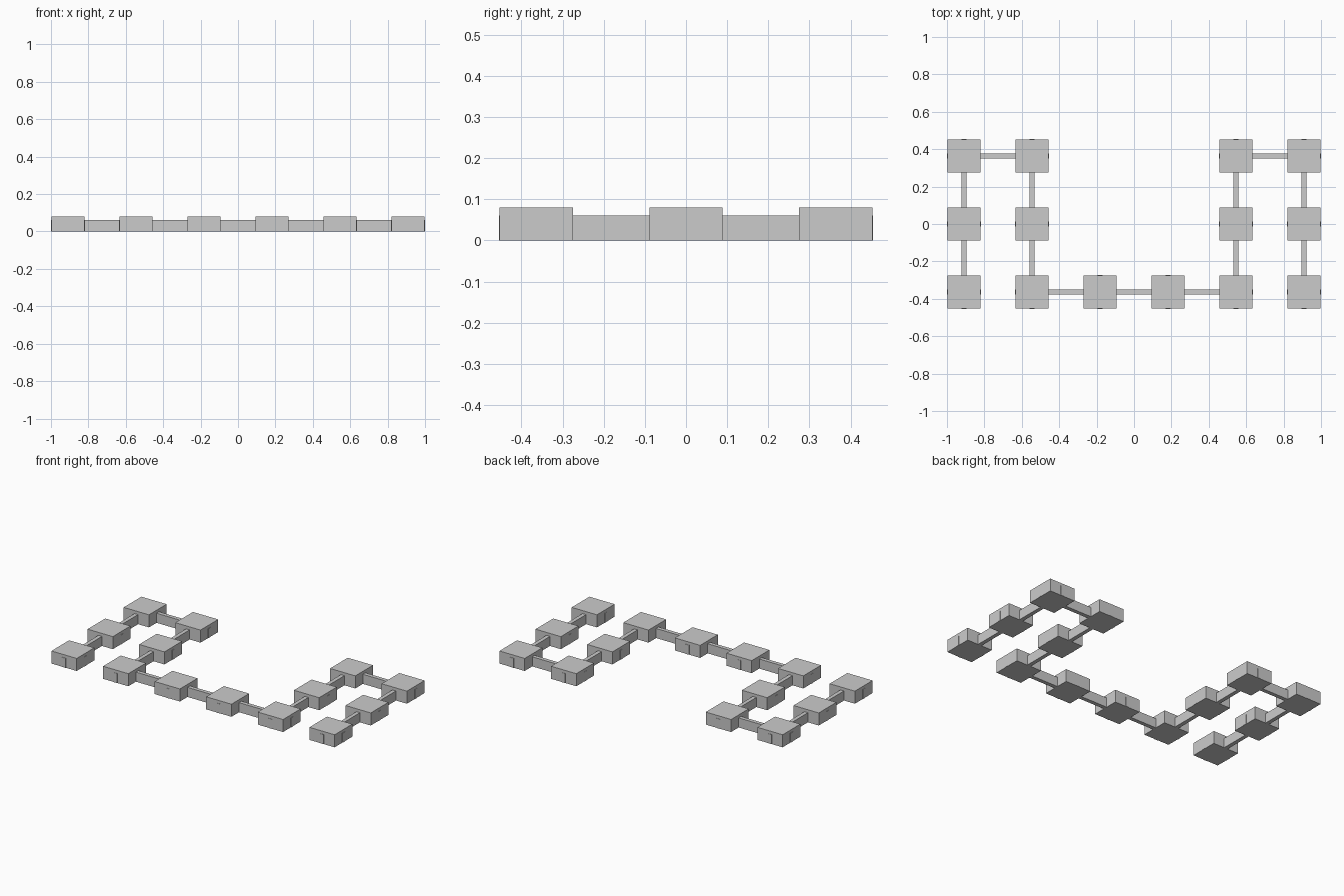
import bpy

if "Cube" in bpy.data.objects:
    bpy.data.objects.remove(bpy.data.objects["Cube"])

STEP = 0.3636      # spacing between room centres
ROOM = 0.178       # room side
ROOM_H = 0.08
HALL_W = 0.025
HALL_H = 0.061
LIP = 0.002        # how far the blocked doors stand proud


def box(name, x, y, sx, sy, h):
    bpy.ops.mesh.primitive_cube_add(size=1, location=(x, y, h / 2))
    ob = bpy.context.object
    ob.name = name
    ob.scale = (sx, sy, h)
    bpy.ops.object.transform_apply(location=False, rotation=False, scale=True)
    return ob


# Winding path of grid cells
path = [(0, 0), (0, 1), (0, 2), (1, 2), (1, 1), (1, 0), (2, 0),
        (3, 0), (4, 0), (4, 1), (4, 2), (5, 2), (5, 1), (5, 0)]
links = set()
for a, b in zip(path, path[1:]):
    links |= {(a, b), (b, a)}


def centre(cell):
    return (cell[0] - 2.5) * STEP, (cell[1] - 1) * STEP


# Rooms, with a thin door panel on every side that has no corridor
for cell in path:
    x, y = centre(cell)
    box("room", x, y, ROOM, ROOM, ROOM_H)
    for dx, dy in ((1, 0), (-1, 0), (0, 1), (0, -1)):
        if (cell, (cell[0] + dx, cell[1] + dy)) in links:
            continue
        off = ROOM / 2 + LIP / 2
        box("door_panel", x + dx * off, y + dy * off,
            LIP if dx else HALL_W, LIP if dy else HALL_W, HALL_H)

# Corridors between consecutive rooms
for a, b in zip(path, path[1:]):
    (ax, ay), (bx, by) = centre(a), centre(b)
    gap = STEP - ROOM
    along_x = a[1] == b[1]
    box("corridor", (ax + bx) / 2, (ay + by) / 2,
        gap if along_x else HALL_W, HALL_W if along_x else gap, HALL_H)
